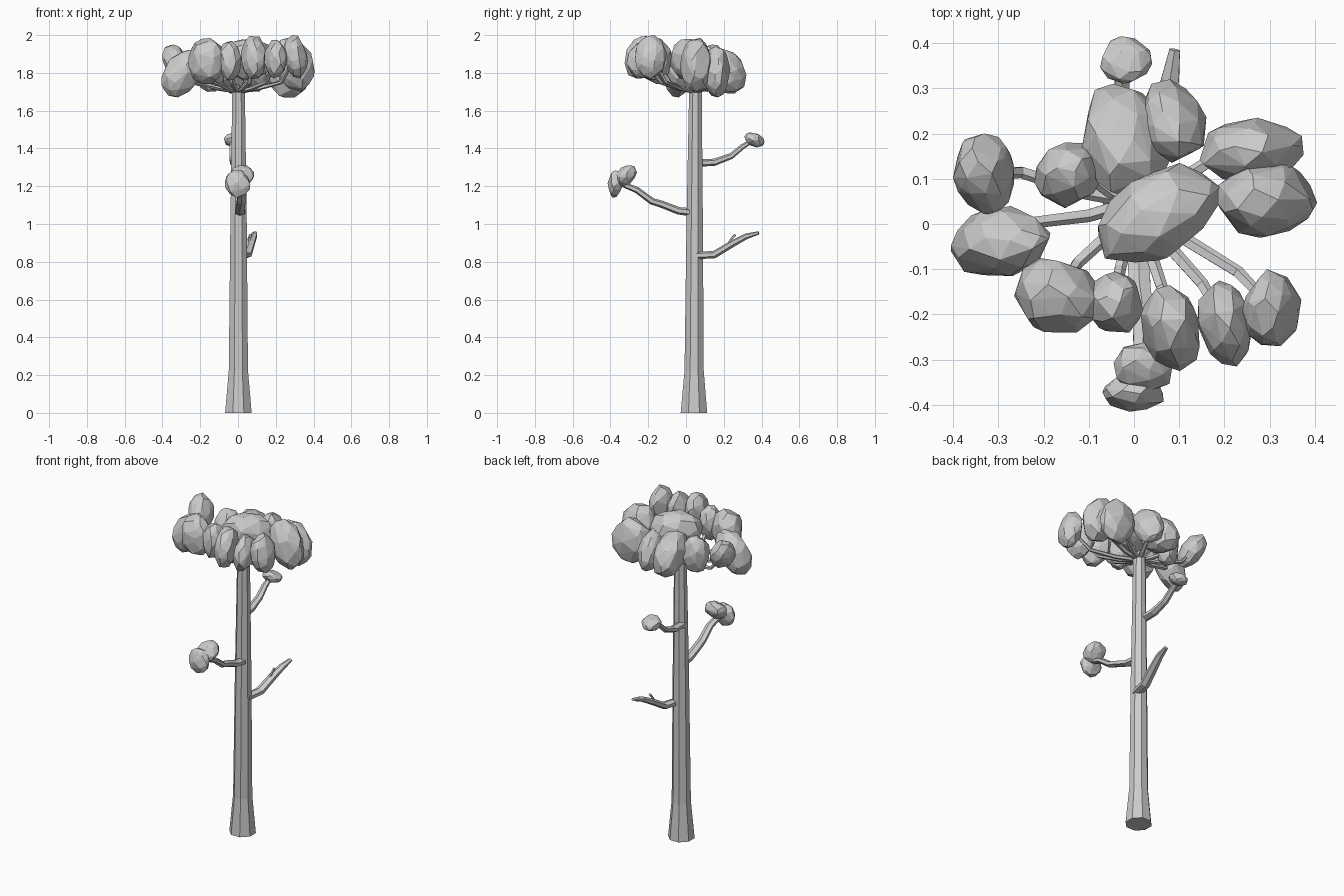
import bpy, bmesh, math, random
from mathutils import Vector

random.seed(11)


def finish(bm, name):
    bmesh.ops.recalc_face_normals(bm, faces=bm.faces)
    mesh = bpy.data.meshes.new(name)
    bm.to_mesh(mesh)
    bm.free()
    obj = bpy.data.objects.new(name, mesh)
    bpy.context.collection.objects.link(obj)
    return obj


def tube(name, path, radii, sides=6, widen=1.0):
    """Faceted tapering tube; widen stretches the section sideways."""
    bm = bmesh.new()
    pts = [Vector(p) for p in path]
    rings = []
    for i, p in enumerate(pts):
        d = (pts[min(i + 1, len(pts) - 1)] - pts[max(i - 1, 0)]).normalized()
        side = d.cross(Vector((0, 0, 1)))
        side = side.normalized() if side.length > 0.3 else Vector((1, 0, 0))
        up = side.cross(d).normalized()
        ring = []
        for k in range(sides):
            a = 2 * math.pi * (k + 0.5) / sides
            ring.append(bm.verts.new(p + radii[i] * (side * math.cos(a) * widen + up * math.sin(a))))
        rings.append(ring)
    for r, s in zip(rings, rings[1:]):
        for k in range(sides):
            n = (k + 1) % sides
            bm.faces.new((r[k], r[n], s[n], s[k]))
    bm.faces.new(rings[0])
    bm.faces.new(rings[-1])
    return finish(bm, name)


def clump(name, x0, x1, y0, y1, z0, z1, cxy=0.0, cxz=0.0, cyz=0.0, count=38):
    """Rough faceted boulder filling a box, leaning by the given correlations."""
    pts = []
    for i in range(count):
        z = 1 - 2 * (i + 0.5) / count
        a = i * 2.39996 + random.uniform(-0.35, 0.35)
        r = math.sqrt(1 - z * z)
        v = Vector((r * math.cos(a), r * math.sin(a), z)) * random.uniform(0.97, 1.08)
        y = cxy * v.x + math.sqrt(1 - cxy ** 2) * v.y
        zz = cxz * v.x + cyz * v.y + math.sqrt(1 - cxz ** 2 - cyz ** 2) * v.z
        pts.append(Vector((v.x, y, zz)))
    lo = [min(p[k] for p in pts) for k in range(3)]
    hi = [max(p[k] for p in pts) for k in range(3)]
    box = ((x0, x1), (y0, y1), (z0, z1))
    bm = bmesh.new()
    for p in pts:
        bm.verts.new([b[0] + (p[k] - lo[k]) / (hi[k] - lo[k]) * (b[1] - b[0]) for k, b in enumerate(box)])
    bmesh.ops.convex_hull(bm, input=bm.verts)
    loose = [v for v in bm.verts if not v.link_faces]
    bmesh.ops.delete(bm, geom=loose, context='VERTS')
    return finish(bm, name)


# Trunk with flared foot
tube("trunk", [(0.002, 0.042, 0), (0.002, 0.043, 0.225), (0.003, 0.046, 1.0), (0.003, 0.05, 1.72)],
     [0.076, 0.055, 0.047, 0.036], sides=8)

# Side branches
tube("front_branch", [(0.01, 0.03, 1.062), (0.01, -0.04, 1.07), (0.012, -0.13, 1.105),
                      (0.018, -0.18, 1.12), (0.02, -0.26, 1.18), (0.01, -0.36, 1.22)],
     [0.021, 0.02, 0.019, 0.018, 0.017, 0.013], widen=1.45)
tube("back_branch", [(-0.015, 0.05, 1.322), (-0.02, 0.15, 1.327), (-0.025, 0.24, 1.36),
                     (-0.027, 0.30, 1.41), (-0.025, 0.35, 1.44)],
     [0.02, 0.019, 0.016, 0.014, 0.011], widen=1.4)
tube("bare_branch", [(0.025, 0.05, 0.833), (0.045, 0.15, 0.838), (0.065, 0.25, 0.898),
                     (0.08, 0.32, 0.935), (0.09, 0.385, 0.953)],
     [0.02, 0.02, 0.018, 0.015, 0.009], widen=1.5)
tube("bare_twig", [(0.06, 0.215, 0.88), (0.062, 0.24, 0.92), (0.065, 0.26, 0.943)],
     [0.008, 0.006, 0.008], sides=5)

# Clumps on the side branches
clump("front_branch_clump", -0.07, 0.065, -0.415, -0.335, 1.14, 1.285, cyz=0.15)
clump("front_branch_clump_upper", -0.045, 0.085, -0.375, -0.26, 1.2, 1.31, cyz=0.3)
clump("back_branch_clump", -0.075, 0.04, 0.31, 0.415, 1.405, 1.485, cyz=-0.3)

# Crown clumps: box extents, then lean
crown = [
    (-0.40, -0.265, 0.02, 0.20, 1.76, 1.95, -0.1, -0.3, 0.3),
    (-0.405, -0.185, -0.115, 0.04, 1.67, 1.92, 0.1, 0.35, 0),
    (-0.22, -0.07, 0.035, 0.18, 1.70, 1.92, 0.1, 0, 0),
    (-0.115, 0.08, 0.06, 0.31, 1.69, 1.93, -0.15, 0, -0.35),
    (-0.08, 0.19, -0.085, 0.135, 1.76, 1.98, 0.4, 0, 0),
    (0.01, 0.16, 0.135, 0.32, 1.70, 1.93, -0.2, 0, -0.3),
    (0.145, 0.375, 0.095, 0.235, 1.67, 1.94, 0.1, -0.1, 0),
    (0.185, 0.405, -0.03, 0.135, 1.70, 1.985, 0, -0.25, 0),
    (-0.265, -0.07, -0.24, -0.075, 1.74, 1.985, -0.1, 0, 0),
    (-0.105, 0.02, -0.24, -0.105, 1.76, 1.97, 0, 0, 0),
    (0.015, 0.145, -0.325, -0.135, 1.77, 1.995, -0.2, 0, 0.2),
    (0.14, 0.26, -0.315, -0.125, 1.77, 1.975, -0.2, 0, 0.2),
    (0.24, 0.37, -0.27, -0.10, 1.77, 2.0, 0, -0.2, 0),
]
for i, c in enumerate(crown):
    clump(f"crown_clump_{i + 1}", *c, count=44)
    # Crown twig from the trunk top into the clump
    tip = Vector(((c[0] + c[1]) / 2, (c[2] + c[3]) / 2, (c[4] + c[5]) / 2))
    hub = Vector((0.003, 0.05, 1.70))
    a, b = hub.lerp(tip, 0.35), hub.lerp(tip, 0.75)
    a.z, b.z = 1.718, 1.75
    # Slight outward bow, as the fan spreads before reaching the clumps
    b.y += 0.02
    tube(f"crown_twig_{i + 1}", [hub, a, b, tip], [0.012, 0.011, 0.01, 0.008], sides=5, widen=1.4)
